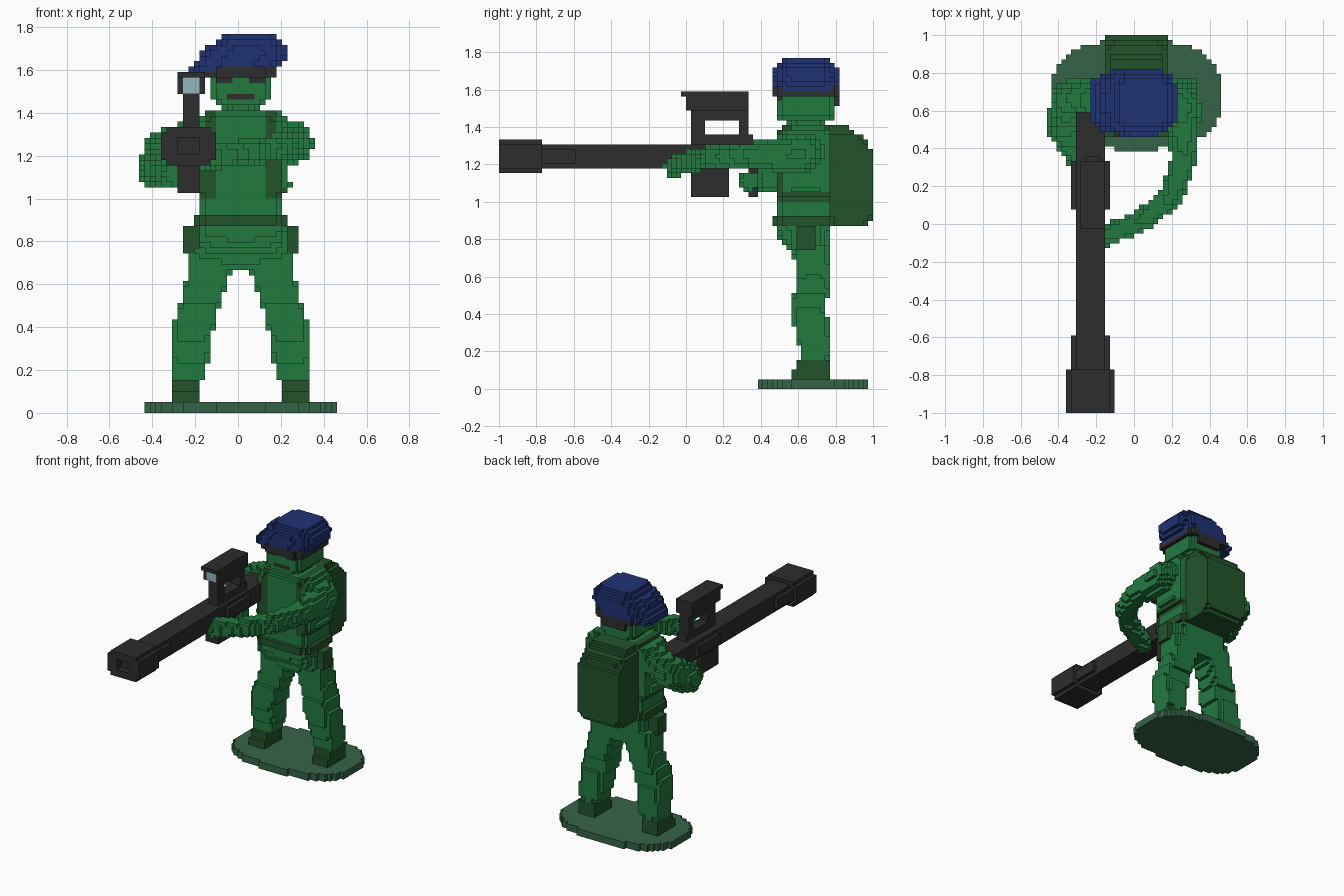
import bpy, bmesh, math
from mathutils import Vector

cube = bpy.data.objects.get("Cube")
if cube:
    bpy.data.objects.remove(cube, do_unlink=True)

V = 2 / 78          # block size
CX = V / 2          # body mirror plane
cells = {}          # block index -> part name
parts = {}          # part name -> material


def material(name, rgb):
    lin = [((c / 255 + 0.055) / 1.055) ** 2.4 for c in rgb] + [1]
    m = bpy.data.materials.new(name)
    m.use_nodes = True
    m.diffuse_color = lin
    m.node_tree.nodes["Principled BSDF"].inputs["Base Color"].default_value = lin
    return m


GREEN = material("uniform green", (34, 122, 64))
DARK = material("dark green", (34, 84, 43))
STAND = material("stand green", (53, 100, 72))
BLUE = material("beret blue", (31, 50, 116))
BLACK = material("charcoal", (45, 45, 45))
GLASS = material("lens blue", (147, 182, 192))


def fill(part, mat, lo, hi, test=None, only=None, mirror=False):
    """Fill the blocks whose centres lie in a box and pass the test."""
    if part:
        parts[part] = mat
    rng = [range(math.floor(a / V) - 1, math.ceil(b / V) + 1) for a, b in zip(lo, hi)]
    for i in rng[0]:
        for j in rng[1]:
            for k in rng[2]:
                p = Vector((i + .5, j + .5, k + .5)) * V
                if any(p[n] < lo[n] or p[n] > hi[n] for n in range(3)):
                    continue
                if test and not test(p):
                    continue
                for c in ((i, j, k), (-i, j, k))[:2 if mirror else 1]:
                    if only and cells.get(c) not in only:
                        continue
                    if part:
                        cells[c] = part
                    else:
                        cells.pop(c, None)


def loft(part, mat, rows, power=4, axis=2, **kw):
    """Rounded section swept along an axis; rows are (t, x0, x1, b0, b1)."""
    other = 3 - axis

    def test(p):
        t = p[axis]
        for r, s in zip(rows, rows[1:]):
            if r[0] <= t <= s[0]:
                f = (t - r[0]) / (s[0] - r[0])
                x0, x1, b0, b1 = (a + (b - a) * f for a, b in zip(r[1:], s[1:]))
                u = abs(2 * p.x - x0 - x1) / max(x1 - x0, 1e-6)
                w = abs(2 * p[other] - b0 - b1) / max(b1 - b0, 1e-6)
                return u ** power + w ** power <= 1
        return False

    lo, hi = [0, 0, 0], [0, 0, 0]
    lo[0], hi[0] = min(r[1] for r in rows), max(r[2] for r in rows)
    lo[other], hi[other] = min(r[3] for r in rows), max(r[4] for r in rows)
    lo[axis], hi[axis] = rows[0][0], rows[-1][0]
    fill(part, mat, lo, hi, test, **kw)


def limb(part, mat, path):
    """Tapered tube through (x, y, z, radius) points."""
    def test(p):
        for a, b in zip(path, path[1:]):
            A, B = Vector(a[:3]), Vector(b[:3])
            d = B - A
            f = min(1, max(0, (p - A).dot(d) / d.length_squared))
            if (p - A - d * f).length <= a[3] + (b[3] - a[3]) * f:
                return True
        return False
    lo = [min(q[n] - q[3] for q in path) for n in range(3)]
    hi = [max(q[n] + q[3] for q in path) for n in range(3)]
    fill(part, mat, lo, hi, test)


# Stand
loft("stand", STAND, [(0, -.44, .465, .395, .975), (.05, -.44, .465, .395, .975)], 2.6)

# Legs and boots (mirrored about the body centre)
loft("legs", GREEN, [(.15, .19, .32, .61, .75), (.2, .17, .335, .61, .77),
                     (.36, .145, .335, .57, .76), (.45, .12, .32, .555, .75),
                     (.52, .11, .295, .58, .765), (.6, .08, .27, .585, .765),
                     (.7, .04, .255, .585, .765), (.78, .0, .25, .56, .775)],
     5, mirror=True)
fill("boots", DARK, (.215, .555, .05), (.34, .77, .09), mirror=True)
fill("boots", DARK, (.215, .59, .09), (.34, .77, .16), mirror=True)

# Hips, belt and pouches
loft("hips", GREEN, [(.67, -.05, .08, .585, .77), (.72, -.15, .18, .57, .77),
                     (.77, -.19, .22, .53, .77), (.82, -.19, .22, .49, .77),
                     (.88, -.19, .22, .475, .78)], 5)
fill("hip_pouches", DARK, (.205, .59, .74), (.28, .69, .88), mirror=True)

# Torso
loft("torso", GREEN, [(.92, -.18, .205, .495, .775), (1.02, -.18, .205, .495, .775),
                      (1.04, -.22, .245, .495, .775), (1.36, -.21, .235, .495, .775),
                      (1.41, -.15, .18, .51, .78)], 7)
loft("belt", DARK, [(.87, -.2, .225, .47, .81), (.925, -.2, .225, .47, .81)], 7)

# Backpack
loft("backpack", DARK, [(.87, -.14, .165, .74, .955), (.93, -.165, .19, .74, 1.005),
                        (1.26, -.165, .19, .74, 1.005), (1.30, -.15, .175, .74, .98),
                        (1.36, -.14, .165, .74, .93), (1.41, -.14, .165, .74, .84)], 9)

# Straps painted into the torso
only = {"torso"}
fill("straps", DARK, (.12, .45, 1.0), (.175, .53, 1.42), only=only, mirror=True)
fill("straps", DARK, (.12, .45, 1.36), (.175, .85, 1.42), only=only, mirror=True)
fill("straps", DARK, (.12, .45, 1.0), (.21, .53, 1.17), only=only, mirror=True)
fill("straps", DARK, (.17, .45, 1.0), (.27, .85, 1.05), only=only, mirror=True)

# Neck, head and face
loft("neck", GREEN, [(1.38, -.07, .095, .55, .75), (1.44, -.07, .095, .55, .75)], 4)
loft("head", GREEN, [(1.43, -.1, .125, .5, .78), (1.47, -.13, .155, .495, .79),
                     (1.6, -.13, .155, .495, .79)], 6)
for side in (-1, 1):
    ex = CX + side * .075
    fill("eyes", BLACK, (ex - .028, .45, 1.53), (ex + .028, .535, 1.56), only={"head"})
fill("mouth", BLACK, (-.04, .45, 1.46), (.065, .535, 1.485), only={"head"})

# Beret with a dark band and a drooping side
loft("beret_band", BLACK, [(1.575, -.155, .18, .47, .815), (1.61, -.155, .18, .47, .815)], 6)
fill("beret_band", BLACK, (-.08, .78, 1.51), (.105, .82, 1.6))
loft("beret", BLUE, [(1.56, -.24, -.15, .54, .74), (1.61, -.225, -.1, .5, .79)], 4)
loft("beret", BLUE, [(1.6, -.22, .19, .475, .815), (1.66, -.185, .23, .47, .82),
                     (1.7, -.15, .23, .47, .82), (1.735, -.1, .21, .49, .79),
                     (1.775, -.07, .175, .525, .755)], 3.2)

# Arms
limb("left_arm", GREEN, [(.2, .65, 1.27, .1), (.25, .62, 1.26, .1), (.26, .48, 1.25, .085),
                         (.265, .35, 1.25, .068), (.2, .15, 1.24, .063),
                         (.06, .03, 1.22, .06), (-.14, -.06, 1.19, .058)])
limb("right_arm", GREEN, [(-.19, .66, 1.28, .1), (-.34, .66, 1.22, .1),
                          (-.365, .52, 1.14, .098), (-.31, .38, 1.11, .07),
                          (-.23, .34, 1.11, .06)])

# Launcher tube, flared muzzle and receiver
loft("barrel", BLACK, [(-.8, -.308, -.15, 1.18, 1.31), (.58, -.308, -.15, 1.18, 1.31)], 4, axis=1)
loft("muzzle", BLACK, [(-1, -.36, -.1, 1.152, 1.336), (-.77, -.36, -.1, 1.152, 1.336)], 3, axis=1)
loft("muzzle", BLACK, [(-.77, -.335, -.125, 1.18, 1.31), (-.6, -.335, -.125, 1.18, 1.31)], 3, axis=1)
loft(None, None, [(-1, -.29, -.17, 1.2, 1.29), (-.95, -.29, -.17, 1.2, 1.29)], 3, axis=1)
fill("receiver", BLACK, (-.335, .08, 1.2), (-.125, .34, 1.29))

# Magazine and grip
fill("magazine", BLACK, (-.285, .02, 1.025), (-.175, .235, 1.18))
fill("grip", BLACK, (-.26, .33, 1.025), (-.2, .39, 1.18))

# Sight on two posts, with a glass lens
fill("sight_posts", BLACK, (-.26, .02, 1.3), (-.18, .365, 1.35))
for y0, y1 in ((.02, .1), (.285, .345)):
    fill("sight_posts", BLACK, (-.26, y0, 1.3), (-.18, y1, 1.45))
fill("sight", BLACK, (-.26, .02, 1.43), (-.18, .34, 1.49))
fill("sight", BLACK, (-.285, 0, 1.485), (-.15, .335, 1.585))
fill("sight", BLACK, (-.285, -.03, 1.56), (-.15, 0, 1.585))
fill("lens", GLASS, (-.26, 0, 1.485), (-.175, .026, 1.56))

# Build one block mesh per part from its exposed sides only
SIDES = [((1, 0, 0), [(1, 0, 0), (1, 1, 0), (1, 1, 1), (1, 0, 1)]),
         ((-1, 0, 0), [(0, 0, 0), (0, 0, 1), (0, 1, 1), (0, 1, 0)]),
         ((0, 1, 0), [(0, 1, 0), (0, 1, 1), (1, 1, 1), (1, 1, 0)]),
         ((0, -1, 0), [(0, 0, 0), (1, 0, 0), (1, 0, 1), (0, 0, 1)]),
         ((0, 0, 1), [(0, 0, 1), (1, 0, 1), (1, 1, 1), (0, 1, 1)]),
         ((0, 0, -1), [(0, 0, 0), (0, 1, 0), (1, 1, 0), (1, 0, 0)])]
for part, mat in parts.items():
    bm = bmesh.new()
    verts = {}
    for c in [c for c, owner in cells.items() if owner == part]:
        for step, corners in SIDES:
            if tuple(a + b for a, b in zip(c, step)) in cells:
                continue
            quad = []
            for o in corners:
                key = tuple(a + b for a, b in zip(c, o))
                if key not in verts:
                    verts[key] = bm.verts.new(Vector(key) * V)
                quad.append(verts[key])
            bm.faces.new(quad)
    mesh = bpy.data.meshes.new(part)
    bm.to_mesh(mesh)
    bm.free()
    mesh.materials.append(mat)
    bpy.context.collection.objects.link(bpy.data.objects.new(part, mesh))
